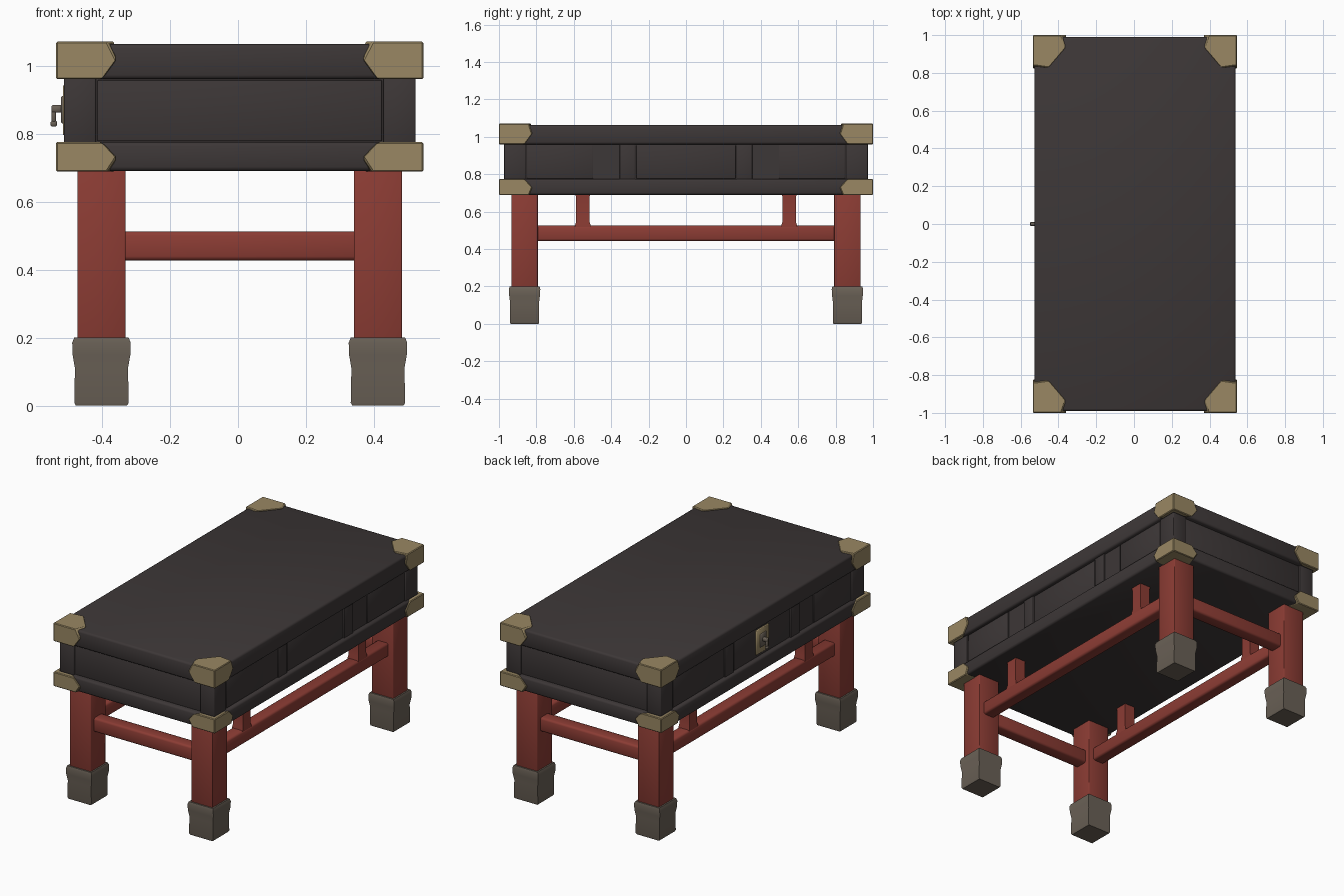
import bpy, bmesh, math

if "Cube" in bpy.data.objects:
    bpy.data.objects.remove(bpy.data.objects["Cube"])

CX = 0.005  # the chest sits very slightly off the latch side


def mat(name, col):
    m = bpy.data.materials.new(name)
    m.diffuse_color = (*col, 1)
    m.use_nodes = True
    m.node_tree.nodes["Principled BSDF"].inputs["Base Color"].default_value = m.diffuse_color
    return m


DARK = mat("dark_lacquer", (0.046, 0.038, 0.038))
RED = mat("red_wood", (0.26, 0.045, 0.034))
BRASS = mat("aged_brass", (0.32, 0.245, 0.125))
STONE = mat("grey_foot", (0.145, 0.12, 0.094))


def finish(name, bm, material, bevel=0.0, segs=2, angle=50):
    bmesh.ops.recalc_face_normals(bm, faces=bm.faces)
    if bevel:
        bmesh.ops.bevel(bm, geom=list(bm.edges), offset=bevel, segments=segs,
                        profile=0.5, affect='EDGES', clamp_overlap=True)
    me = bpy.data.meshes.new(name)
    bm.to_mesh(me)
    bm.free()
    me.materials.append(material)
    ob = bpy.data.objects.new(name, me)
    bpy.context.collection.objects.link(ob)
    bpy.ops.object.select_all(action='DESELECT')
    ob.select_set(True)
    bpy.context.view_layer.objects.active = ob
    bpy.ops.object.shade_smooth_by_angle(angle=math.radians(angle))
    return ob


def box(name, x0, x1, y0, y1, z0, z1, material, bevel=0.0, segs=2):
    bm = bmesh.new()
    bmesh.ops.create_cube(bm, size=1)
    for v in bm.verts:
        v.co = ((x0 + x1) / 2 + v.co.x * (x1 - x0) + CX,
                (y0 + y1) / 2 + v.co.y * (y1 - y0),
                (z0 + z1) / 2 + v.co.z * (z1 - z0))
    return finish(name, bm, material, bevel, segs)


def mbox(name, sx, sy, x0, x1, y0, y1, z0, z1, material, bevel=0.0):
    """Box given in the +x +y quadrant, mirrored by the signs."""
    xs, ys = sorted((sx * x0, sx * x1)), sorted((sy * y0, sy * y1))
    return box(name, *xs, *ys, z0, z1, material, bevel)


def loft(name, cx, cy, sections, material):
    """Stack of rectangles: (z, half_x, half_y)."""
    bm = bmesh.new()
    rings = [[bm.verts.new((cx + CX + a * hx, cy + b * hy, z))
              for a, b in ((-1, -1), (1, -1), (1, 1), (-1, 1))]
             for z, hx, hy in sections]
    for r, s in zip(rings, rings[1:]):
        for i in range(4):
            j = (i + 1) % 4
            bm.faces.new((r[i], r[j], s[j], s[i]))
    bm.faces.new(rings[0])
    bm.faces.new(rings[-1])
    return finish(name, bm, material)


def bracket(name, sx, sy, z_flat, z_edge):
    """Pointed brass corner cap; the pentagon lies at z_flat."""
    mid = z_flat + (z_edge - z_flat) * 0.5
    pts = [(0, 0, z_flat), (.15, 0, z_flat), (.172, .07, z_flat),
           (.085, .172, z_flat), (0, .16, z_flat),
           (.178, 0, mid), (0, .178, mid),
           (0, 0, z_edge), (.138, 0, z_edge), (0, .138, z_edge)]
    bm = bmesh.new()
    for u, v, z in pts:
        bm.verts.new((CX + sx * (0.54 - u), sy * (1 - v), z))
    bmesh.ops.convex_hull(bm, input=bm.verts)
    bmesh.ops.dissolve_limit(bm, angle_limit=0.02, verts=bm.verts, edges=bm.edges)
    return finish(name, bm, BRASS, 0.004, 1, 30)


# chest: bottom rim, recessed core and lid
box("bottom_rim", -.533, .533, -.988, .988, .69, .775, DARK, 0.012)
box("chest_core", -.507, .507, -.958, .958, .77, .965, DARK)
box("lid", -.533, .533, -.99, .99, .96, 1.063, DARK, 0.012)

# corner posts, caps, legs and feet
LX, LY = 0.4065, 0.863
for sx, xn in ((-1, "left"), (1, "right")):
    for sy, yn in ((-1, "front"), (1, "back")):
        n = yn + "_" + xn
        mbox(n + "_post", sx, sy, .423, .517, .855, .972, .77, .965, DARK, 0.004)
        bracket(n + "_lid_cap", sx, sy, 1.07, .96)
        bracket(n + "_base_cap", sx, sy, .688, .775)
        mbox(n + "_leg", sx, sy, LX - .071, LX + .071, LY - .071, LY + .071,
             .15, .70, RED, 0.004)
        loft(n + "_foot", sx * LX, sy * LY,
             [(0, .075, .075), (.008, .08, .078), (.11, .078, .077),
              (.15, .085, .082), (.185, .086, .084), (.2, .08, .08)], STONE)
        # short strut between side rail and chest, flared at its ends
        loft(n + "_strut", sx * LX, sy * .552,
             [(.50, .036, .042), (.527, .036, .042), (.545, .034, .036),
              (.675, .034, .036), (.70, .036, .040)], RED)
        # raised stile beside the middle panel, with the small panel next to it
        mbox(n + "_stile", sx, sy, .49, .516, .272, .355, .77, .965, DARK, 0.003)
        mbox(n + "_small_panel", sx, sy, .49, .510, .36, .49, .778, .957, DARK)
        mbox(n + "_long_panel", sx, sy, .49, .514, .497, .85, .778, .957, DARK, 0.002)
    # side rail
    mbox(xn + "_side_rail", sx, 1, LX - .038, LX + .038, -LY, LY, .443, .525, RED, 0.012)
    mbox(xn + "_middle_panel", sx, 1, .49, .511, -.266, .266, .778, .957, DARK, 0.002)

# end rails and end panels
for sy, yn in ((-1, "front"), (1, "back")):
    mbox(yn + "_rail", 1, sy, -LX, LX, LY - .04, LY + .04, .427, .512, RED, 0.012)
    mbox(yn + "_end_panel", 1, sy, -.418, .418, .94, .964, .778, .957, DARK, 0.002)

# latch on the left side: plate, boss and hanging hook
box("latch_plate", -.520, -.508, -.06, .06, .795, .942, BRASS, 0.002, 1)
box("latch_boss", -.525, -.515, -.03, .03, .83, .91, STONE, 0.003, 1)
box("latch_pin", -.553, -.52, -.010, .010, .862, .884, STONE, 0.003, 1)
box("latch_hook", -.553, -.540, -.009, .009, .825, .884, STONE, 0.003, 1)
box("latch_tip", -.556, -.537, -.011, .011, .82, .838, STONE, 0.004, 1)
